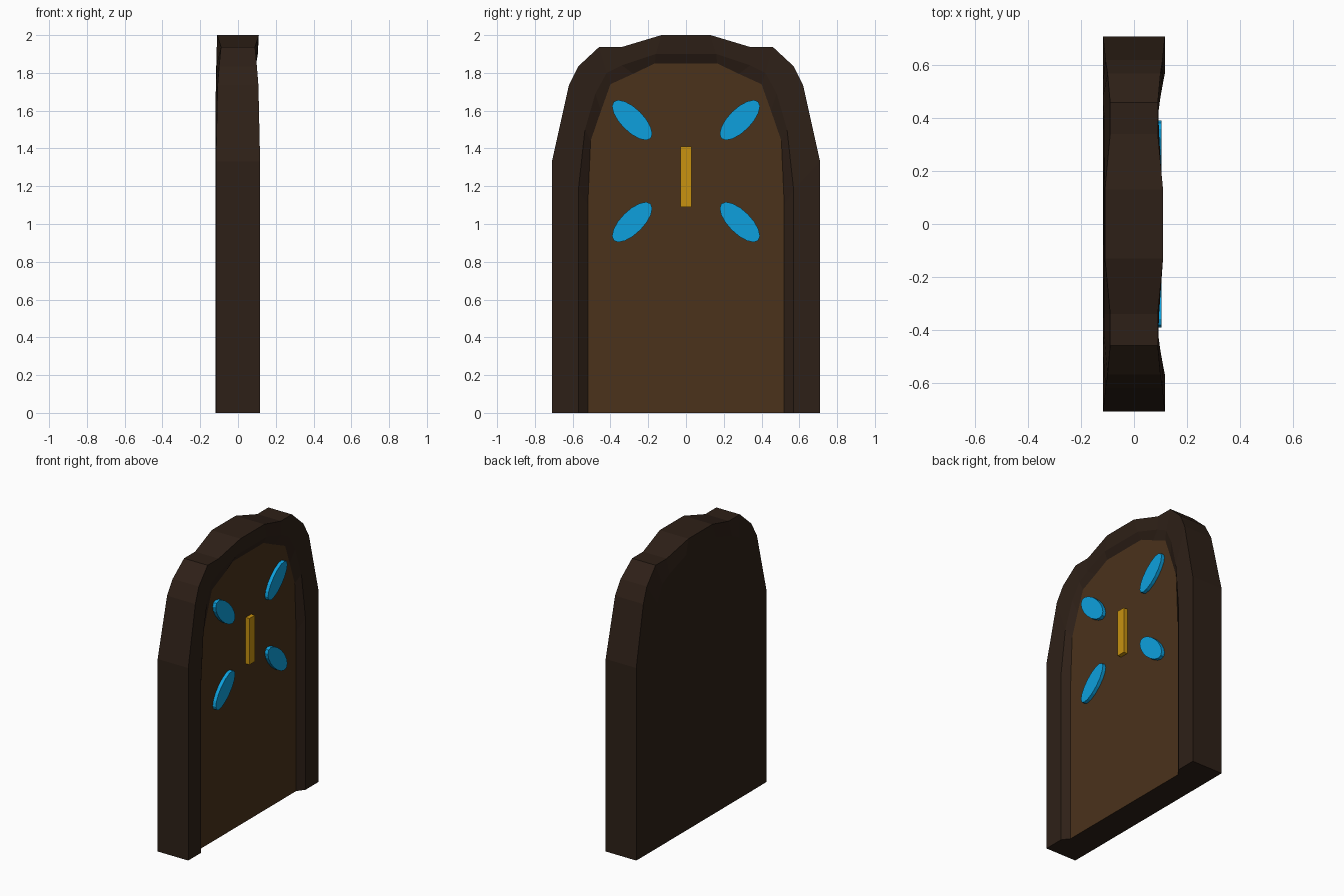
import bpy, bmesh, math

if "Cube" in bpy.data.objects:
    bpy.data.objects.remove(bpy.data.objects["Cube"])


def material(name, rgb):
    m = bpy.data.materials.new(name)
    m.diffuse_color = (*rgb, 1)
    m.use_nodes = True
    m.node_tree.nodes["Principled BSDF"].inputs["Base Color"].default_value = m.diffuse_color
    return m


def make_object(name, bm, mat):
    bmesh.ops.recalc_face_normals(bm, faces=bm.faces[:])
    me = bpy.data.meshes.new(name)
    bm.to_mesh(me)
    bm.free()
    me.materials.append(mat)
    ob = bpy.data.objects.new(name, me)
    bpy.context.collection.objects.link(ob)
    return ob


def arch(bm, half, depths):
    """Mirrored arch loop of verts from the bottom right over the top."""
    right = [(d, y, z) for (y, z), d in zip(half, depths)]
    left = [(x, -y, z) for x, y, z in reversed(right)]
    return [bm.verts.new(p) for p in right + left]


def bridge(bm, a, b):
    n = len(a)
    for i in range(n - 1):
        bm.faces.new((a[i], a[i + 1], b[i + 1], b[i]))


def prism(name, outline, x0, x1, mat):
    bm = bmesh.new()
    a = [bm.verts.new((x0, y, z)) for y, z in outline]
    b = [bm.verts.new((x1, y, z)) for y, z in outline]
    bridge(bm, a + a[:1], b + b[:1])
    bm.faces.new(a)
    bm.faces.new(b)
    return make_object(name, bm, mat)


dark = material("dark_wood", (0.027, 0.0144, 0.0086))
brown = material("brown_wood", (0.069, 0.032, 0.011))
blue = material("blue_paint", (0.004, 0.352, 0.723))
gold = material("gold", (0.578, 0.287, 0.005))

outer = [(.71, 0), (.71, 1.33), (.62, 1.735), (.57, 1.835), (.46, 1.937), (.34, 1.937), (.13, 2)]
rim = [(.57, 0), (.57, 1.18), (.535, 1.5), (.48, 1.69), (.42, 1.80), (.34, 1.84), (.16, 1.90)]
inner = [(.52, 0), (.52, 1.10), (.505, 1.44), (.45, 1.60), (.40, 1.74), (.28, 1.795), (.165, 1.85)]
outer_x = [.117, .117, .108, .10, .09, .09, .11]
rim_x = [.117, .117, .11, .10, .092, .095, .105]
PANEL_X = .08

# Frame: uneven slab with a bevelled recess on the +x side
bm = bmesh.new()
back_in = arch(bm, rim, [-.118] * 4 + [-.114] * 3)
back = arch(bm, outer, [-d for d in outer_x])
front = arch(bm, outer, outer_x)
front_in = arch(bm, rim, rim_x)
recess = arch(bm, inner, [PANEL_X] * 7)
loops = [back_in, back, front, front_in, recess]
for a, b in zip(loops, loops[1:]):
    bridge(bm, a, b)
bm.faces.new(back_in)
bm.faces.new([l[0] for l in loops] + [l[-1] for l in reversed(loops)])
make_object("door_frame", bm, dark)

# Flat door panel closing the recess
bm = bmesh.new()
bm.faces.new(arch(bm, inner, [PANEL_X] * 7))
panel = make_object("door_panel", bm, brown)
if panel.data.polygons[0].normal.x < 0:
    panel.data.flip_normals()

# Four oval petals pointing away from the centre
for sy in (1, -1):
    for sz in (1, -1):
        pts = []
        for i in range(16):
            t = 2 * math.pi * i / 16
            u, v = .138 * math.cos(t), .06 * math.sin(t)
            pts.append((sy * (.285 + (u - v) * .7071), 1.28 + sz * (.27 + (u + v) * .7071)))
        prism("petal", pts, PANEL_X - .01, .104, blue)

# Plain gold bar in the middle
prism("gold_bar", [(-.03, 1.09), (.03, 1.09), (.03, 1.41), (-.03, 1.41)], PANEL_X - .01, .108, gold)
